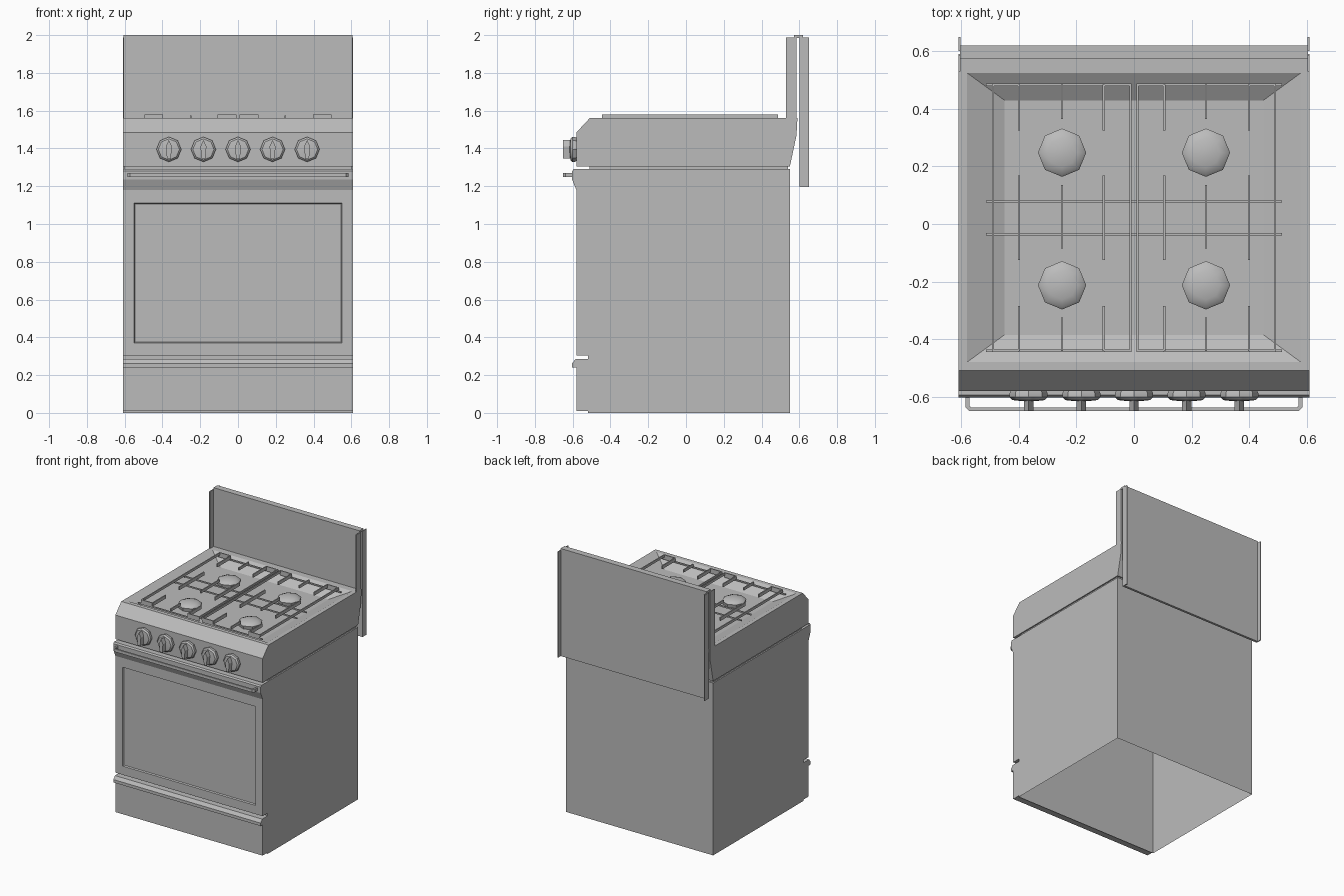
import bpy, bmesh, math
from mathutils import Matrix, Vector

cube = bpy.data.objects.get("Cube")
if cube:
    bpy.data.objects.remove(cube)

grey = bpy.data.materials.new("enamel grey")
grey.use_nodes = True
grey.diffuse_color = (0.5, 0.5, 0.5, 1)
grey.node_tree.nodes["Principled BSDF"].inputs["Base Color"].default_value = (0.5, 0.5, 0.5, 1)

W = 0.61  # half width of the cooker


def finish(name, bm, smooth=False):
    """Turn a bmesh into a named grey object."""
    bmesh.ops.recalc_face_normals(bm, faces=bm.faces)
    mesh = bpy.data.meshes.new(name)
    bm.to_mesh(mesh)
    bm.free()
    obj = bpy.data.objects.new(name, mesh)
    bpy.context.collection.objects.link(obj)
    mesh.materials.append(grey)
    if smooth:
        bpy.ops.object.select_all(action='DESELECT')
        obj.select_set(True)
        bpy.context.view_layer.objects.active = obj
        bpy.ops.object.shade_smooth_by_angle(angle=math.radians(35))
    return obj


def add_box(bm, lo, hi):
    lo, hi = Vector(lo), Vector(hi)
    bmesh.ops.create_cube(bm, size=1, matrix=Matrix.Translation((lo + hi) / 2)
                          @ Matrix.Diagonal((*(hi - lo), 1)))


def box(name, lo, hi):
    bm = bmesh.new()
    add_box(bm, lo, hi)
    return finish(name, bm)


def prism(points, place, lo, hi):
    """Extrude a 2D outline; place(a, b, t) gives the 3D position."""
    bm = bmesh.new()
    ends = [[bm.verts.new(place(a, b, t)) for a, b in points] for t in (lo, hi)]
    bm.faces.new(ends[0])
    bm.faces.new(ends[1][::-1])
    n = len(points)
    for i in range(n):
        j = (i + 1) % n
        bm.faces.new((ends[0][i], ends[1][i], ends[1][j], ends[0][j]))
    bmesh.ops.recalc_face_normals(bm, faces=bm.faces)
    return bm


def side_profile(points):
    return prism(points, lambda y, z, x: (x, y, z), -W, W)


def inset_to(bm, face, lo, hi):
    """Inset a face and move the inner loop to the corners of a box."""
    bmesh.ops.inset_individual(bm, faces=[face], thickness=0.01)
    mid = face.calc_center_median()
    for v in face.verts:
        v.co = [hi[k] if v.co[k] > mid[k] + 1e-4 else lo[k] for k in range(3)]


def lathe(bm, profile, matrix, sides=8):
    """Stack rings of (radius, height) with a capped top and bottom."""
    rings = [[bm.verts.new(matrix @ Vector((r * math.cos(i * math.tau / sides),
                                            r * math.sin(i * math.tau / sides), h)))
              for i in range(sides)] for r, h in profile]
    for a, b in zip(rings, rings[1:]):
        for i in range(sides):
            j = (i + 1) % sides
            bm.faces.new((a[i], a[j], b[j], b[i]))
    bm.faces.new(rings[0][::-1])
    bm.faces.new(rings[-1])


# Body shell, open underneath
bm = bmesh.new()
add_box(bm, (-W, -0.52, 0), (W, 0.55, 1.29))
bmesh.ops.delete(bm, geom=[min(bm.faces, key=lambda f: f.calc_center_median().z)],
                 context='FACES_ONLY')
finish("body_shell", bm)
box("shadow_gap", (-W + 0.01, -0.51, 1.285), (W - 0.01, 0.54, 1.315))

# Oven door with a flared top and a recessed window
bm = side_profile([(-0.52, 0.305), (-0.58, 0.305), (-0.58, 1.18), (-0.603, 1.235),
                   (-0.603, 1.28), (-0.595, 1.29), (-0.52, 1.29)])
window = max((f for f in bm.faces if f.normal.y < -0.99), key=lambda f: f.calc_area())
inset_to(bm, window, (-0.55, -0.58, 0.37), (0.55, -0.58, 1.11))
inset_to(bm, window, (-0.545, -0.57, 0.375), (0.545, -0.57, 1.105))
finish("oven_door", bm)

# Drawer with a pull lip
finish("drawer", side_profile([(-0.52, 0.01), (-0.58, 0.01), (-0.58, 0.24), (-0.603, 0.24),
                               (-0.603, 0.262), (-0.585, 0.285), (-0.52, 0.285)]))

# Door handle, a bar bent back at both ends
half = [(0.585, -0.6), (0.585, -0.637), (0.572, -0.65)]
inner = [(0.566, -0.638), (0.572, -0.632), (0.572, -0.6)]
mirror = lambda pts: [(-x, y) for x, y in reversed(pts)]
finish("door_handle", prism(half + mirror(half) + mirror(inner) + inner,
                            lambda x, y, z: (x, y, z), 1.248, 1.27))

# Hob with a chamfered front and a sunken tray
bm = side_profile([(-0.58, 1.305), (-0.58, 1.485), (-0.51, 1.56), (0.59, 1.56),
                   (0.585, 1.47), (0.55, 1.305)])
tray = max((f for f in bm.faces if f.normal.z > 0.99), key=lambda f: f.calc_area())
inset_to(bm, tray, (-0.58, -0.48, 1.56), (0.58, 0.525, 1.56))
inset_to(bm, tray, (-0.45, -0.385, 1.5), (0.45, 0.43, 1.5))
finish("hob", bm)

# Burners
for side, x in (("right", -0.25), ("left", 0.25)):
    for end, y in (("front", -0.213), ("back", 0.248)):
        bm = bmesh.new()
        lathe(bm, [(0.078, 0), (0.084, 0.025), (0.077, 0.033), (0.05, 0.043), (0.015, 0.048)],
              Matrix.Translation((x, y, 1.5)))
        finish(f"burner_{end}_{side}", bm, True)

# Pan supports: rails, raised tabs, low cross bars and fingers
T = 0.004
FRONT, BACK = -0.441, 0.484
for side, s in (("right", -1), ("left", 1)):
    bm = bmesh.new()

    def bar(x0, x1, y0, y1, z0, z1):
        xs = sorted((s * x0, s * x1))
        add_box(bm, (xs[0], y0, z0), (xs[1], y1, z1))

    for x in (0.012, 0.49):
        bar(x - T, x + T, FRONT - T, BACK + T, 1.562, 1.58)
    for y in (FRONT, BACK):
        bar(0.012, 0.515, y - T, y + T, 1.545, 1.555)
        bar(0.012, 0.105, y - T, y + T, 1.555, 1.58)
        bar(0.4, 0.49, y - T, y + T, 1.555, 1.58)
    for y in (-0.036, 0.078):
        bar(0, 0.515, y - T, y + T, 1.548, 1.558)
    for x, reach in ((0.105, 0), (0.25, 0.04), (0.4, 0)):
        top = 1.575 if reach else 1.58
        bar(x - T, x + T, 0.325 + reach, BACK, 1.555, top)
        bar(x - T, x + T, -0.125 + reach, 0.168 - reach * 0.8, 1.555, top)
        bar(x - T, x + T, FRONT, -0.285 - reach, 1.555, top)
    finish("pan_support_" + side, bm)

# Control knobs with tapered grips
for i in range(5):
    x = (i - 2) * 0.183
    bm = bmesh.new()
    lathe(bm, [(0.062, 0), (0.066, 0.008), (0.066, 0.022), (0.056, 0.032), (0.02, 0.036)],
          Matrix.Translation((x, -0.58, 1.395)) @ Matrix.Rotation(math.pi / 2, 4, 'X'))
    finish(f"knob_{i + 1}", bm, True)
    finish(f"knob_grip_{i + 1}", prism(
        [(-0.01, -0.048), (0.01, -0.048), (0.016, 0.015), (0, 0.05), (-0.016, 0.015)],
        lambda a, b, y: (x + a, y, 1.395 + b), -0.65, -0.605))

# Splash lid: two sheets joined by a top cap, with side flanges
box("lid_front_sheet", (-W + 0.005, 0.573, 1.56), (W - 0.005, 0.586, 1.99))
box("lid_back_sheet", (-W + 0.005, 0.602, 1.195), (W - 0.005, 0.62, 1.99))
box("lid_cap", (-W + 0.005, 0.573, 1.985), (W - 0.005, 0.62, 2.0))
for side, s in (("right", -1), ("left", 1)):
    x0, x1 = sorted((s * (W - 0.007), s * W))
    box("lid_front_flange_" + side, (x0, 0.53, 1.56), (x1, 0.586, 1.987))
    box("lid_back_flange_" + side, (x0, 0.602, 1.195), (x1, 0.65, 1.987))
